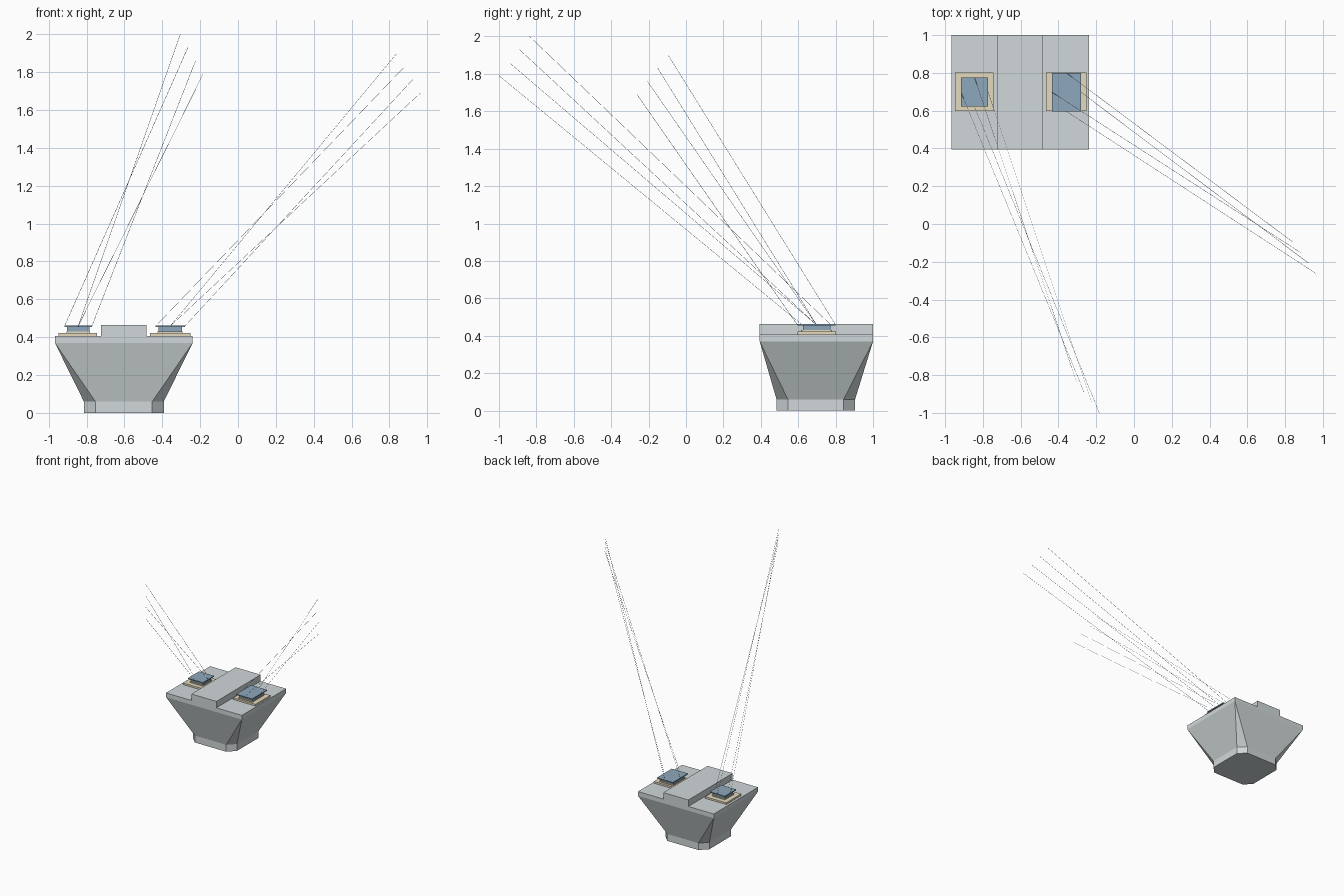
import bpy, bmesh
from mathutils import Vector

if "Cube" in bpy.data.objects:
    bpy.data.objects.remove(bpy.data.objects["Cube"])


def material(name, rgb):
    m = bpy.data.materials.new(name)
    m.diffuse_color = (*rgb, 1)
    m.use_nodes = True
    m.node_tree.nodes["Principled BSDF"].inputs["Base Color"].default_value = m.diffuse_color
    return m


GREY = material("light grey", (0.64, 0.69, 0.70))
TAN = material("tan", (0.78, 0.70, 0.52))
BLUE = material("steel blue", (0.27, 0.39, 0.50))


def finish(name, bm, mat):
    bmesh.ops.remove_doubles(bm, verts=bm.verts, dist=1e-5)
    bmesh.ops.recalc_face_normals(bm, faces=bm.faces)
    me = bpy.data.meshes.new(name)
    bm.to_mesh(me)
    bm.free()
    me.materials.append(mat)
    ob = bpy.data.objects.new(name, me)
    bpy.context.collection.objects.link(ob)
    return ob


def loft(name, rings, mat):
    """Solid through equal-length rings of points, capped at both ends."""
    bm = bmesh.new()
    vs = [[bm.verts.new(p) for p in ring] for ring in rings]
    n = len(vs[0])
    for a, b in zip(vs, vs[1:]):
        for i in range(n):
            j = (i + 1) % n
            corners = [a[i], a[j], b[j], b[i]]
            if (a[i].co - a[j].co).length < 1e-6:
                if (b[i].co - b[j].co).length < 1e-6:
                    continue
                corners = [a[i], b[j], b[i]]
            elif (b[i].co - b[j].co).length < 1e-6:
                corners = [a[i], a[j], b[i]]
            bm.faces.new(corners)
    bm.faces.new(vs[0][::-1])
    bm.faces.new(vs[-1])
    return finish(name, bm, mat)


def rect(cx, cy, hx, hy, z, cut=0.0):
    """Eight-point rectangle ring; a zero cut gives square corners."""
    return [(cx + sx * (hx - kx * cut), cy + sy * (hy - ky * cut), z)
            for sx, sy, kx, ky in ((-1, -1, 0, 1), (-1, -1, 1, 0), (1, -1, 1, 0), (1, -1, 0, 1),
                                   (1, 1, 0, 1), (1, 1, 1, 0), (-1, 1, 1, 0), (-1, 1, 0, 1))]


def block(name, cx, cy, hx, hy, z0, z1, mat):
    signs = ((-1, -1), (1, -1), (1, 1), (-1, 1))
    return loft(name, [[(cx + a * hx, cy + b * hy, z) for a, b in signs]
                       for z in (z0, z1)], mat)


# Flared body: chamfered foot widening to a square-cornered deck
CX, CY = -0.603, 0.697
loft("flared_body", [rect(CX, 0.694, 0.211, 0.21, 0.0, 0.061),
                     rect(CX, 0.694, 0.211, 0.21, 0.06, 0.061),
                     rect(CX, CY, 0.364, 0.303, 0.37),
                     rect(CX, CY, 0.364, 0.303, 0.407)], GREY)
block("deck_ridge", CX, CY, 0.12, 0.303, 0.40, 0.463, GREY)


def wire(name, start, end, r=0.0009):
    a, b = Vector(start), Vector(end)
    d = (b - a).normalized()
    u = d.orthogonal().normalized()
    w = d.cross(u)
    offs = [u * r, w * r, -u * r, -w * r]
    loft(name, [[a + o for o in offs], [b + o for o in offs]], BLUE)


# Emitters: tan base, step, neck, top plate and four thin lines each
def emitter(side, base_x, base_hx, x, y, hx, hy, near, far):
    block(side + "_base_plate", base_x, 0.699, base_hx, 0.102, 0.405, 0.422, TAN)
    block(side + "_base_step", x, y, hx * 0.86, hy * 0.82, 0.42, 0.43, TAN)
    block(side + "_neck", x, y, hx * 0.82, hy * 0.72, 0.428, 0.456, BLUE)
    block(side + "_top_plate", x, y, hx, hy, 0.454, 0.462, BLUE)
    edges = ((0, hy), (-hx, 0), (hx, 0), (0, -hy))
    for i, (dx, dy) in enumerate(edges):
        end = Vector(far).lerp(Vector(near), i / 3)
        wire(f"{side}_line_{i + 1}", (x + dx, y + dy, 0.458), end)


emitter("left", -0.846, 0.101, -0.844, 0.698, 0.072, 0.077,
        (-0.184, -0.999, 1.79), (-0.305, -0.835, 1.999))
emitter("right", -0.358, 0.107, -0.358, 0.698, 0.077, 0.102,
        (0.964, -0.262, 1.69), (0.84, -0.095, 1.90))
